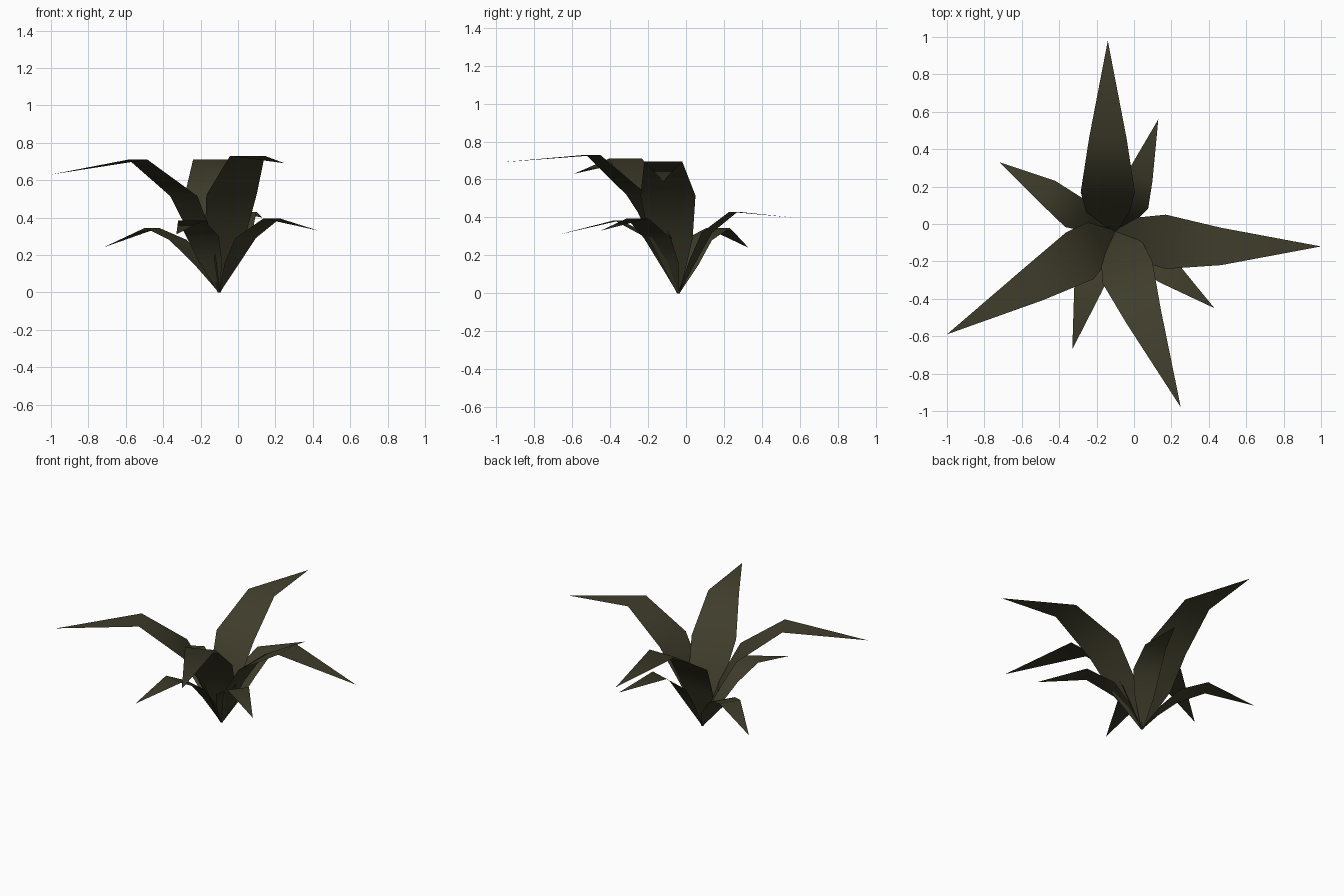
import bpy
from mathutils import Vector

# One dark olive colour for every leaf
olive = bpy.data.materials.new("dark_olive")
olive.diffuse_color = (0.050, 0.046, 0.024, 1)

ROOT = Vector((-0.10, -0.04, 0))
LARGE = (0.008, 0.115, 0.145, 0.10)   # half widths from root to bend
SMALL = (0.006, 0.065, 0.09, 0.072)


def leaf(name, widths, spine):
    """Flat strip along a bent spine, closing in a pointed tip."""
    pts = [ROOT] + [Vector(p) for p in spine]
    d = pts[-1] - pts[-2]
    side = Vector((-d.y, d.x, 0)).normalized()
    verts = []
    for p, w in zip(pts, widths):
        verts += [p - side * w, p + side * w]
    verts.append(pts[-1])
    n = len(widths)
    faces = [(2 * i, 2 * i + 2, 2 * i + 3, 2 * i + 1) for i in range(n - 1)]
    faces.append((2 * n - 2, 2 * n, 2 * n - 1))
    me = bpy.data.meshes.new(name)
    me.from_pydata([tuple(v) for v in verts], [], faces)
    me.materials.append(olive)
    me.shade_smooth()
    ob = bpy.data.objects.new(name, me)
    bpy.context.collection.objects.link(ob)


# Four tall arching leaves
leaf("large_leaf_right", LARGE,
     [(0.02, -0.08, 0.29), (0.17, -0.095, 0.515), (0.465, -0.12, 0.695), (1.0, -0.12, 0.59)])
leaf("large_leaf_back", LARGE,
     [(-0.14, 0.06, 0.29), (-0.14, 0.17, 0.52), (-0.14, 0.46, 0.71), (-0.14, 0.98, 0.67)])
leaf("large_leaf_left", LARGE,
     [(-0.19, -0.09, 0.29), (-0.29, -0.17, 0.515), (-0.535, -0.32, 0.71), (-1.0, -0.59, 0.63)])
leaf("large_leaf_front", LARGE,
     [(-0.07, -0.12, 0.29), (-0.035, -0.26, 0.52), (0.05, -0.49, 0.73), (0.25, -0.98, 0.69)])

# Four short drooping leaves between them
leaf("small_leaf_back", SMALL,
     [(-0.05, 0.04, 0.18), (-0.01, 0.11, 0.32), (0.03, 0.25, 0.43), (0.13, 0.56, 0.40)])
leaf("small_leaf_left", SMALL,
     [(-0.20, 0.01, 0.15), (-0.32, 0.06, 0.28), (-0.46, 0.17, 0.345), (-0.72, 0.33, 0.24)])
leaf("small_leaf_front", SMALL,
     [(-0.15, -0.11, 0.17), (-0.19, -0.20, 0.30), (-0.25, -0.36, 0.385), (-0.33, -0.67, 0.31)])
leaf("small_leaf_right", SMALL,
     [(-0.03, -0.09, 0.16), (0.04, -0.15, 0.29), (0.18, -0.255, 0.395), (0.43, -0.45, 0.33)])
